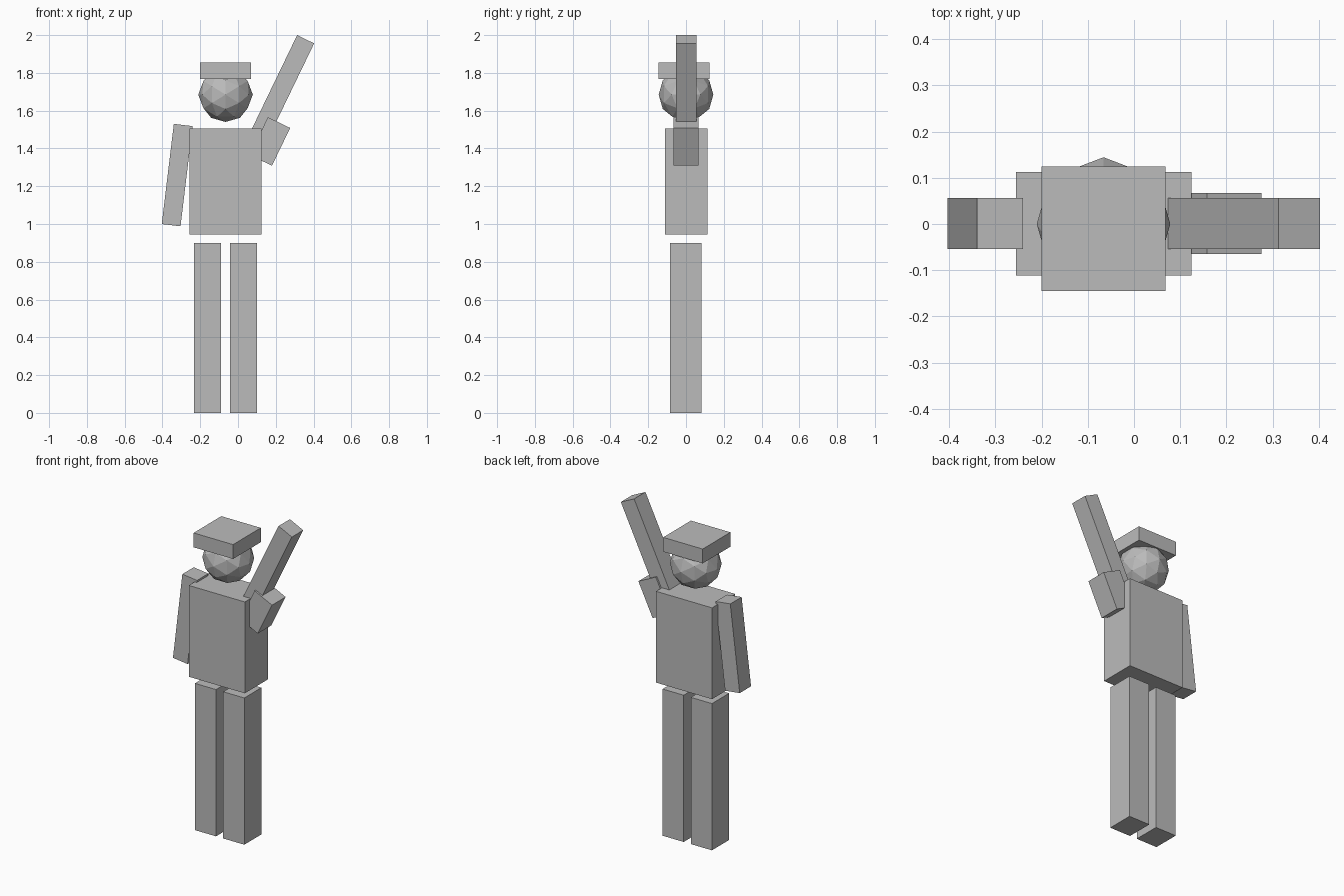
import bpy, bmesh, math
from mathutils import Matrix

if "Cube" in bpy.data.objects:
    bpy.data.objects.remove(bpy.data.objects["Cube"])

grey = bpy.data.materials.new("plain grey")
grey.diffuse_color = (0.5, 0.5, 0.5, 1)
grey.use_nodes = True
grey.node_tree.nodes["Principled BSDF"].inputs["Base Color"].default_value = grey.diffuse_color


def finish(name, bm, loc, tilt=0.0):
    """Turn a bmesh into a flat-shaded object; tilt leans it towards +x."""
    mesh = bpy.data.meshes.new(name)
    bm.to_mesh(mesh)
    bm.free()
    mesh.materials.append(grey)
    ob = bpy.data.objects.new(name, mesh)
    ob.location = loc
    ob.rotation_euler = (0, tilt, 0)
    bpy.context.collection.objects.link(ob)
    return ob


def box(name, loc, size, tilt=0.0):
    bm = bmesh.new()
    bmesh.ops.create_cube(bm, size=1.0)
    bmesh.ops.scale(bm, vec=size, verts=bm.verts)
    return finish(name, bm, loc, tilt)


MID = -0.066  # body axis in x

# Legs
for name, side in (("right_leg", -1), ("left_leg", 1)):
    box(name, (MID + side * 0.096, -0.001, 0.45), (0.143, 0.166, 0.90))

# Torso
box("torso", (MID, 0.001, 1.225), (0.38, 0.224, 0.56))

# Head: low-poly ball, turned so an edge line crosses each axis
bm = bmesh.new()
bmesh.ops.create_icosphere(bm, subdivisions=2, radius=0.1445)
turn = math.atan(2 / (1 + math.sqrt(5)))
bmesh.ops.rotate(bm, verts=bm.verts, matrix=Matrix.Rotation(-turn, 3, 'Y'))
finish("head", bm, (MID, 0, 1.685))

# Flat cap
box("cap", (MID, -0.0105, 1.811), (0.268, 0.269, 0.088))

# Hanging arm
box("lowered_arm", (-0.322, 0.001, 1.259), (0.10, 0.11, 0.534), 0.12)

# Raised arm: short upper arm and long forearm with the same lean
box("raised_upper_arm", (0.169, 0.001, 1.437), (0.131, 0.132, 0.222), 0.45)
L = 0.555
box("raised_forearm",
    (0.358 - math.sin(0.45) * L / 2, 0.001, 1.978 - math.cos(0.45) * L / 2),
    (0.10, 0.11, L), 0.45)
